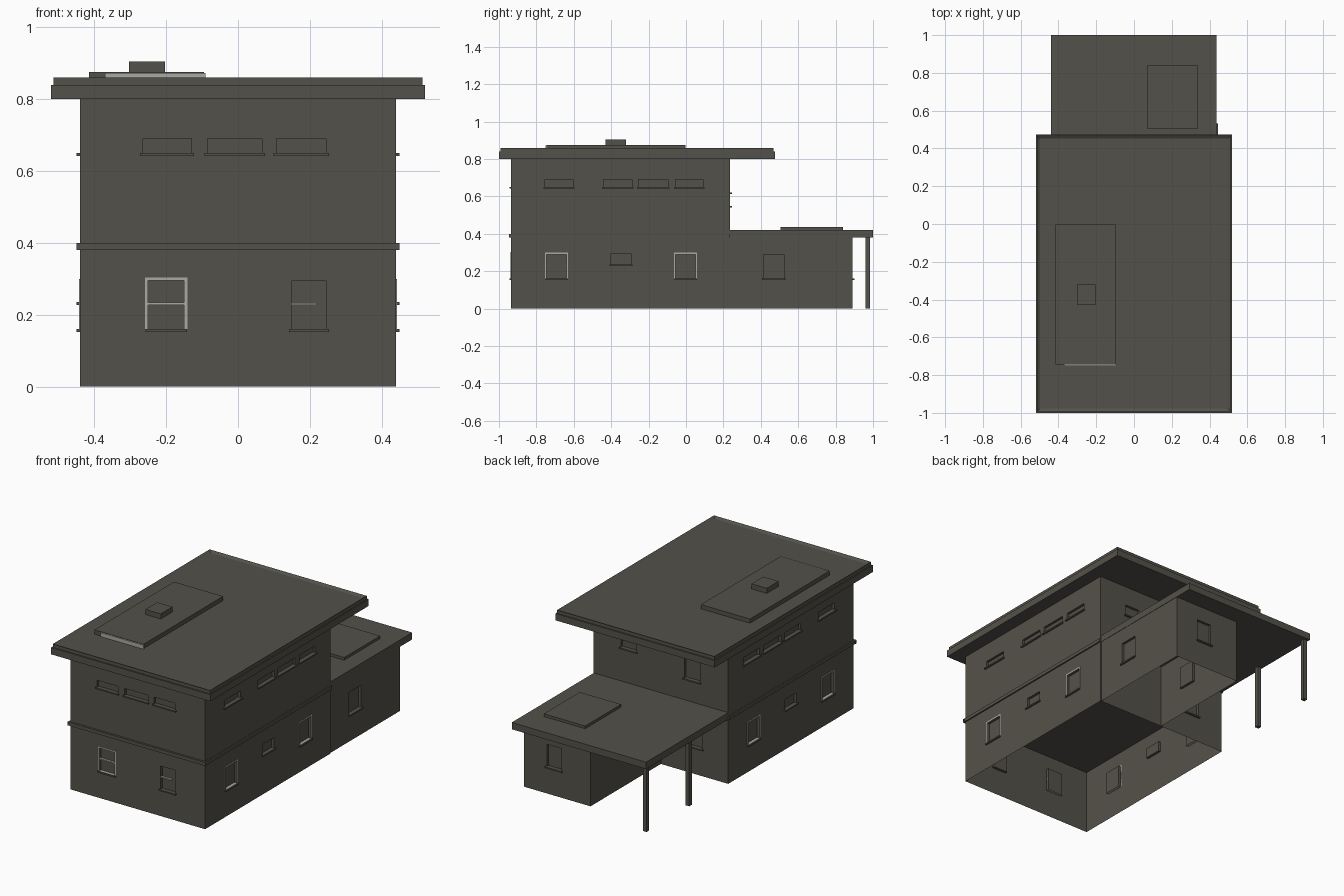
import bpy, bmesh
from mathutils import Vector

if "Cube" in bpy.data.objects:
    bpy.data.objects.remove(bpy.data.objects["Cube"])


def material(name, rgb):
    m = bpy.data.materials.new(name)
    m.diffuse_color = (*rgb, 1)
    m.use_nodes = True
    m.node_tree.nodes["Principled BSDF"].inputs["Base Color"].default_value = m.diffuse_color
    return m


DARK = material("dark_grey_plaster", (0.088, 0.083, 0.068))
PALE = material("pale_grey_trim", (0.40, 0.40, 0.38))


def finish(name, bm, mats):
    me = bpy.data.meshes.new(name)
    bm.to_mesh(me)
    bm.free()
    for m in mats:
        me.materials.append(m)
    ob = bpy.data.objects.new(name, me)
    bpy.context.collection.objects.link(ob)
    return ob


def add_box(bm, lo, hi, mat=0):
    r = bmesh.ops.create_cube(bm, size=1)
    for v in r["verts"]:
        v.co = Vector([(a + b) / 2 + c * (b - a) for a, b, c in zip(lo, hi, v.co)])
        for f in v.link_faces:
            f.material_index = mat


def box(name, lo, hi, mat=DARK):
    bm = bmesh.new()
    add_box(bm, lo, hi)
    return finish(name, bm, [mat])


def wall(name, axis, pos, sign, a0, a1, z0, z1, windows=(), depth=0.015):
    """Flat wall facing sign*axis, with recessed windows (a0, a1, z0, z1, pale frame)."""
    bm = bmesh.new()

    def pt(a, z, d=0.0):
        p = pos + sign * d
        return (p, a, z) if axis == "x" else (a, p, z)

    out = Vector((sign, 0, 0)) if axis == "x" else Vector((0, sign, 0))

    def quad(pts, mat=0, facing=None):
        f = bm.faces.new([bm.verts.new(p) for p in pts])
        f.material_index = mat
        f.normal_update()
        if facing is not None and f.normal.dot(facing) < 0:
            f.normal_flip()

    def bar(b0, b1, c0, c1, d0, d1, mat):
        p, q = pt(b0, c0, d0), pt(b1, c1, d1)
        add_box(bm, [min(s, t) for s, t in zip(p, q)], [max(s, t) for s, t in zip(p, q)], mat)

    # wall surface as a grid with the openings left out
    us = sorted({a0, a1, *[w[0] for w in windows], *[w[1] for w in windows]})
    zs = sorted({z0, z1, *[w[2] for w in windows], *[w[3] for w in windows]})
    for l, r in zip(us, us[1:]):
        for b, t in zip(zs, zs[1:]):
            m, n = (l + r) / 2, (b + t) / 2
            if not any(w[0] < m < w[1] and w[2] < n < w[3] for w in windows):
                quad([pt(l, b), pt(r, b), pt(r, t), pt(l, t)], 0, out)
    for l, r, b, t, pale in windows:
        # pane and reveals
        quad([pt(l, b, -depth), pt(r, b, -depth), pt(r, t, -depth), pt(l, t, -depth)], 0, out)
        ring = [(l, b), (r, b), (r, t), (l, t)]
        mid = Vector(pt((l + r) / 2, (b + t) / 2))
        for i in range(4):
            p, q = ring[i], ring[(i + 1) % 4]
            edge_mid = (Vector(pt(*p)) + Vector(pt(*q))) / 2
            quad([pt(*p), pt(*q), pt(*q, -depth), pt(*p, -depth)],
                 1 if i == 0 and pale else 0, mid - edge_mid)
        # sill
        bar(l - 0.008, r + 0.008, b - 0.008, b, 0, 0.010, 0)
        # pale surround strips
        if pale:
            s = 0.009
            bar(l - s, l, b, t + s, 0, 0.002, 1)
            bar(r, r + s, b, t + s, 0, 0.002, 1)
            bar(l, r, t, t + s, 0, 0.002, 1)
    return finish(name, bm, [DARK, PALE])


MID, TOP = 0.38, 0.80
F, B, S = -0.935, 0.235, 0.44

# front walls
wall("front_lower_wall", "y", F, -1, -S, S, 0, MID,
     [(-0.25, -0.15, 0.16, 0.295, True), (0.15, 0.245, 0.16, 0.295, False)])
wall("front_upper_wall", "y", F, -1, -S, S, MID, TOP,
     [(-0.265, -0.13, 0.65, 0.69, False), (-0.085, 0.067, 0.65, 0.69, False),
      (0.107, 0.245, 0.65, 0.69, False)])
# glazing bars of the front windows
box("left_window_bar", (-0.25, F - 0.001, 0.227), (-0.15, F + 0.012, 0.234), PALE)
box("right_window_bar", (0.15, F - 0.001, 0.227), (0.22, F + 0.012, 0.233), PALE)

# side walls, mirrored
for side, sign in (("right", 1), ("left", -1)):
    wall(side + "_lower_wall", "x", sign * S, sign, F, B, 0, MID,
         [(-0.745, -0.64, 0.16, 0.29, True), (-0.40, -0.295, 0.235, 0.295, False),
          (-0.055, 0.05, 0.16, 0.29, True)])
    wall(side + "_upper_wall", "x", sign * S, sign, F, B, MID, TOP,
         [(y0, y1, 0.65, 0.69, False) for y0, y1 in
          ((-0.755, -0.605), (-0.44, -0.29), (-0.255, -0.095), (-0.055, 0.09))])

# back walls
wall("back_lower_wall", "y", B, 1, -S, S, 0, MID, [(-0.27, -0.17, 0.16, 0.295, False)])
wall("back_upper_wall", "y", B, 1, -S, S, MID, TOP,
     [(-0.255, -0.155, 0.55, 0.685, False), (0.16, 0.26, 0.62, 0.685, False)])

# floor slab between storeys and the band around it
box("upper_floor", (-S + 0.002, F + 0.002, MID), (S - 0.002, B - 0.002, 0.40))
box("front_band", (-0.45, F - 0.012, MID), (0.45, F, 0.40))
for sign in (1, -1):
    x0, x1 = sorted((sign * S, sign * 0.448))
    box("side_band", (x0, F, MID), (x1, B, 0.40))

# rear annex
wall("annex_right_wall", "x", 0.435, 1, B, 0.89, 0, MID, [(0.415, 0.525, 0.16, 0.29, False)])
wall("annex_left_wall", "x", 0.0, -1, B, 0.89, 0, MID, [(0.415, 0.525, 0.16, 0.29, False)])
wall("annex_back_wall", "y", 0.89, 1, 0.0, 0.435, 0, MID, [(0.19, 0.285, 0.16, 0.29, False)])
box("annex_roof", (-S, B, MID), (0.437, 1.0, 0.42))
box("annex_roof_hatch", (0.07, 0.505, 0.42), (0.34, 0.84, 0.436))
for y in (0.972, 0.575):
    box("porch_post", (-0.432, y - 0.012, 0), (-0.408, y + 0.012, MID))


# main roof: wide eave slab, then a stepped tray with a shallow recess
box("roof_slab", (-0.52, -1.0, TOP), (0.52, 0.475, 0.84))
bm = bmesh.new()
add_box(bm, (-0.513, -0.993, 0.84), (0.513, 0.468, 0.86))
bm.normal_update()
top = [f for f in bm.faces if f.normal.z > 0.9]
bmesh.ops.inset_region(bm, faces=top, thickness=0.022)
for v in top[0].verts:
    v.co.z -= 0.01
finish("roof_tray", bm, [DARK])

# raised roof plate with vent box
box("roof_plate", (-0.415, -0.745, 0.845), (-0.095, -0.003, 0.875))
box("roof_plate_front_edge", (-0.37, -0.752, 0.85), (-0.09, -0.745, 0.873), PALE)
box("roof_vent", (-0.303, -0.43, 0.875), (-0.203, -0.32, 0.905))
